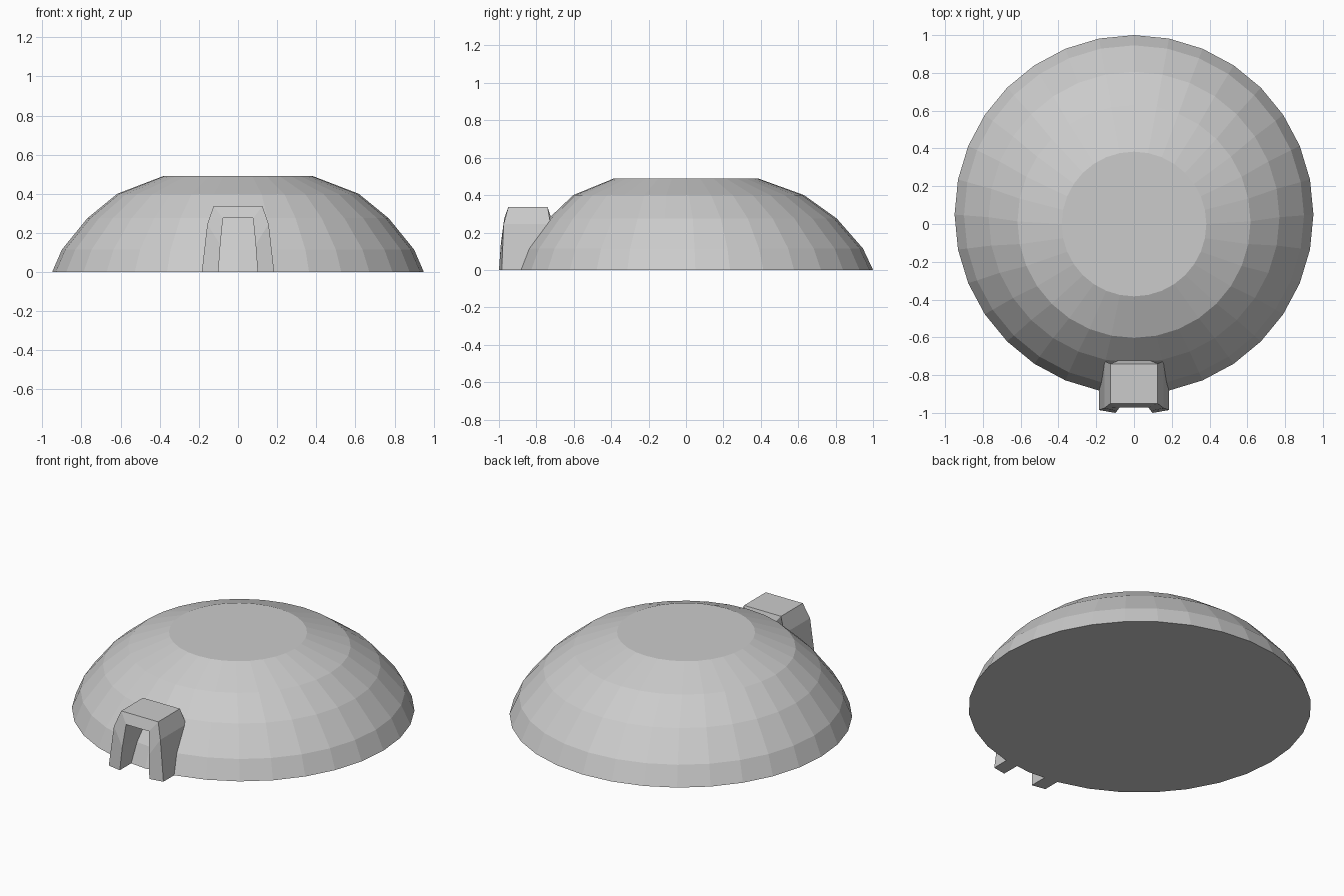
import bpy, bmesh
from math import sin, cos, tau

if "Cube" in bpy.data.objects:
    bpy.data.objects.remove(bpy.data.objects["Cube"])


def finish(bm, name):
    bmesh.ops.recalc_face_normals(bm, faces=bm.faces[:])
    mesh = bpy.data.meshes.new(name)
    bm.to_mesh(mesh)
    bm.free()
    obj = bpy.data.objects.new(name, mesh)
    bpy.context.collection.objects.link(obj)
    return obj


# Domed shell: stacked rings (z, radius, y centre), leaning slightly forward
SEGMENTS = 32
rings = [(0, .95, .05), (.115, .90, .046), (.275, .77, .036),
         (.40, .617, .014), (.49, .383, 0)]
bm = bmesh.new()
loops = [[bm.verts.new((r * sin(tau * i / SEGMENTS),
                        cy + r * cos(tau * i / SEGMENTS), z))
          for i in range(SEGMENTS)] for z, r, cy in rings]
for low, high in zip(loops, loops[1:]):
    for i in range(SEGMENTS):
        j = (i + 1) % SEGMENTS
        bm.faces.new((low[i], low[j], high[j], high[i]))
bm.faces.new(loops[0])
bm.faces.new(loops[-1])
finish(bm, "dome")

# Entrance arch: half profile as (x, z, front y, back y), mirrored across x
outer = [(.185, 0, -.985, -.86), (.157, .245, -.975, -.725), (.125, .337, -.95, -.74)]
inner = [(.10, 0, -1.0, -.86), (.09, .14, -.99, -.80), (.077, .275, -.972, -.72)]


def full(half):
    return half + [(-x, z, f, b) for x, z, f, b in reversed(half)]


bm = bmesh.new()


def edge_rows(half):
    pts = full(half)
    return ([bm.verts.new((x, f, z)) for x, z, f, b in pts],
            [bm.verts.new((x, b, z)) for x, z, f, b in pts])


outer_front, outer_back = edge_rows(outer)
inner_front, inner_back = edge_rows(inner)
around = [outer_front, outer_back, inner_back, inner_front]
for a, b in zip(around, around[1:] + around[:1]):
    for i in range(len(a) - 1):
        bm.faces.new((a[i], a[i + 1], b[i + 1], b[i]))
for end in (0, -1):
    bm.faces.new([row[end] for row in around])
finish(bm, "entrance_arch")
